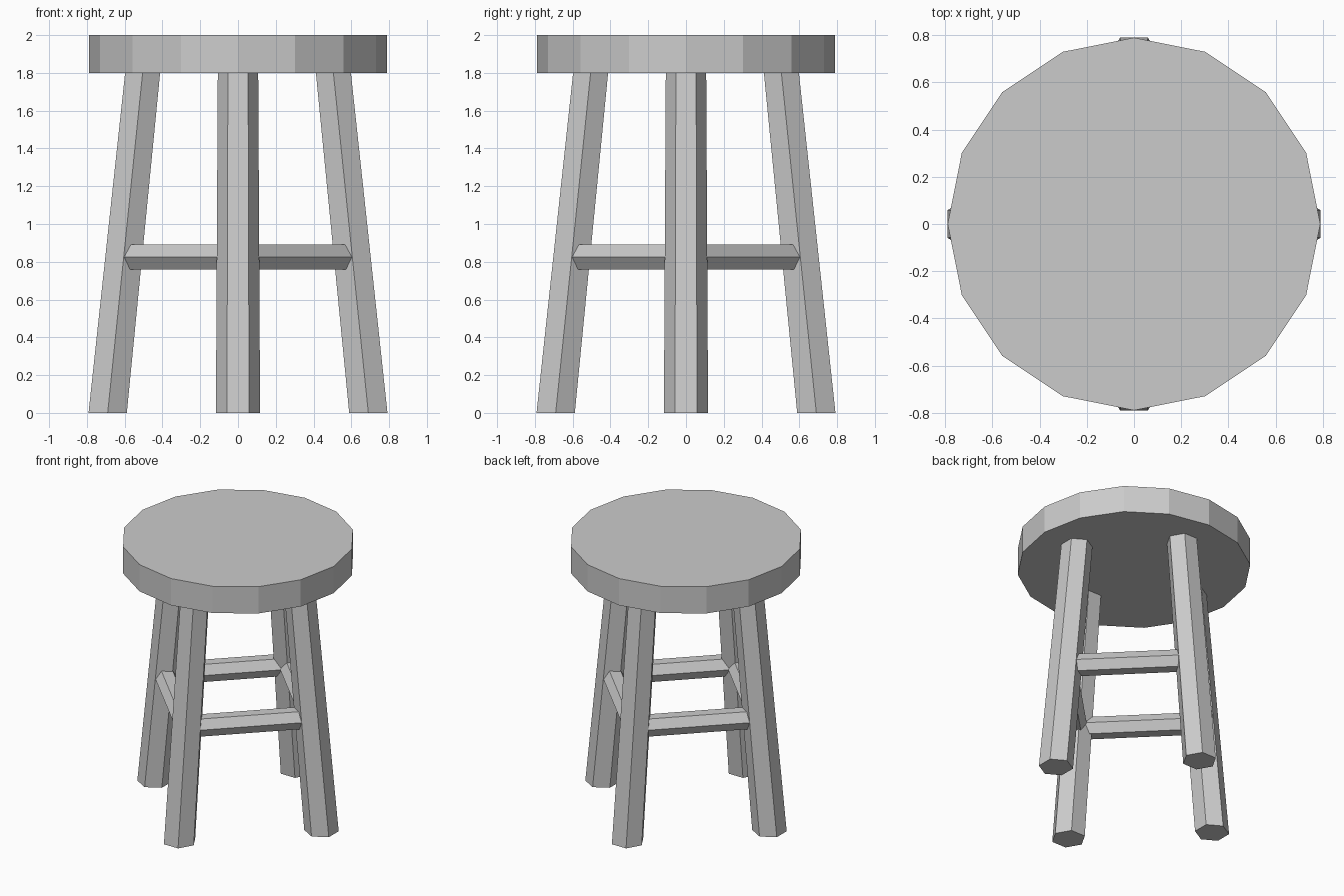
import bpy, math
from mathutils import Vector, Matrix

if "Cube" in bpy.data.objects:
    bpy.data.objects.remove(bpy.data.objects["Cube"])


def prism(name, start, end, r1, r2, sides, side_dir):
    """Straight tapered prism; the ends lie at right angles to side_dir and its partner axis."""
    start, end = Vector(start), Vector(end)
    u = Vector(side_dir).normalized()
    axis = (end - start).normalized()
    # legs get level ends, rungs get ends square to their axis
    axis = Vector((0, 0, 1)) if axis.z > 0.5 else axis
    v = axis.cross(u)
    verts = []
    for centre, r in ((start, r1), (end, r2)):
        for i in range(sides):
            a = 2 * math.pi * i / sides
            verts.append(centre + u * (r * math.cos(a)) + v * (r * math.sin(a)))
    faces = [(i, (i + 1) % sides, sides + (i + 1) % sides, sides + i) for i in range(sides)]
    faces += [tuple(reversed(range(sides))), tuple(range(sides, 2 * sides))]
    mesh = bpy.data.meshes.new(name)
    mesh.from_pydata(verts, [], faces)
    obj = bpy.data.objects.new(name, mesh)
    bpy.context.collection.objects.link(obj)
    return obj


# Round seat
prism("seat", (0, 0, 1.8), (0, 0, 2.0), 0.79, 0.79, 16, (1, 0, 0))

# Four splayed hexagonal legs
legs = ("right_leg", "back_leg", "left_leg", "front_leg")
for i, name in enumerate(legs):
    turn = Matrix.Rotation(i * math.pi / 2, 3, 'Z')
    prism(name, turn @ Vector((0.69, 0, 0)), turn @ Vector((0.505, 0, 1.8)),
          0.117, 0.107, 6, turn @ Vector((0, 1, 0)))

# Four hexagonal rungs joining neighbouring legs
rungs = ("back_right_rung", "back_left_rung", "front_left_rung", "front_right_rung")
for i, name in enumerate(rungs):
    turn = Matrix.Rotation(i * math.pi / 2, 3, 'Z')
    prism(name, turn @ Vector((0.607, 0, 0.825)), turn @ Vector((0, 0.607, 0.825)),
          0.076, 0.076, 6, turn @ Vector((1, 1, 0)))
